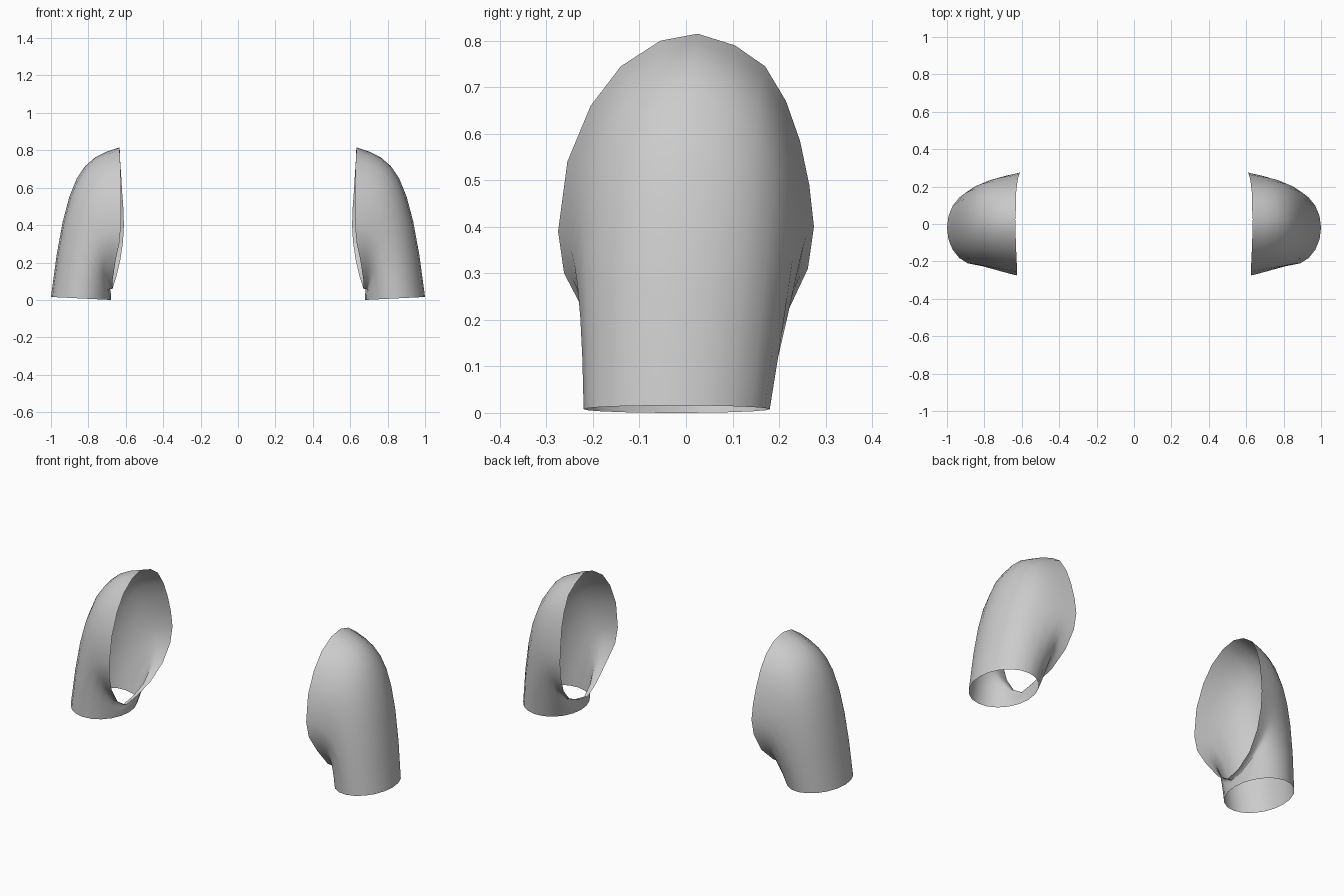
import bpy, bmesh, math
from mathutils import Vector

if "Cube" in bpy.data.objects:
    bpy.data.objects.remove(bpy.data.objects["Cube"])

# Shoulder opening: loop of points starting at the top, going round the back
ARMHOLE = [(.635, .025, .815), (.63, .105, .79), (.63, .17, .745), (.625, .215, .67),
           (.62, .245, .585), (.613, .265, .49), (.61, .275, .4), (.615, .262, .31),
           (.63, .215, .21), (.65, .13, .125), (.665, .03, .08), (.67, -.06, .06),
           (.67, -.14, .11), (.655, -.215, .21), (.635, -.262, .30), (.627, -.275, .39),
           (.625, -.255, .54), (.627, -.205, .66), (.63, -.14, .745), (.633, -.055, .80)]
N = len(ARMHOLE)
ROWS = 8


def strand(i):
    """Bezier running from armhole point i down to the matching cuff point."""
    a = Vector(ARMHOLE[i])
    t = 2 * math.pi * i / N
    c = Vector((.84 + .16 * math.cos(t), -.02 + .2 * math.sin(t), .008 + .008 * math.cos(t)))
    flare = .8 if a.y > 0 else .1
    h = .85 * (a.z - c.z)
    p1 = a + Vector((.03 + .21 * a.z, -.1 * a.y, -.09 * a.z ** 2))
    p2 = c + Vector((-.12 * h, flare * (a.y - c.y), h))
    for k in range(ROWS + 1):
        u = k / ROWS
        v = 1 - u
        yield a * v**3 + p1 * 3 * v * v * u + p2 * 3 * v * u * u + c * u**3


def sleeve(name, side):
    bm = bmesh.new()
    grid = [[bm.verts.new((side * p.x, p.y, p.z)) for p in strand(i)] for i in range(N)]
    for i in range(N):
        a, b = grid[i], grid[(i + 1) % N]
        for k in range(ROWS):
            quad = [a[k], a[k + 1], b[k + 1], b[k]]
            bm.faces.new(quad if side > 0 else quad[::-1])
    me = bpy.data.meshes.new(name)
    bm.to_mesh(me)
    bm.free()
    ob = bpy.data.objects.new(name, me)
    bpy.context.collection.objects.link(ob)
    bpy.context.view_layer.objects.active = ob
    ob.select_set(True)
    bpy.ops.object.shade_smooth_by_angle(angle=math.radians(40))
    ob.select_set(False)


# Mirrored pair of open sleeves
sleeve("right_sleeve", 1)
sleeve("left_sleeve", -1)
